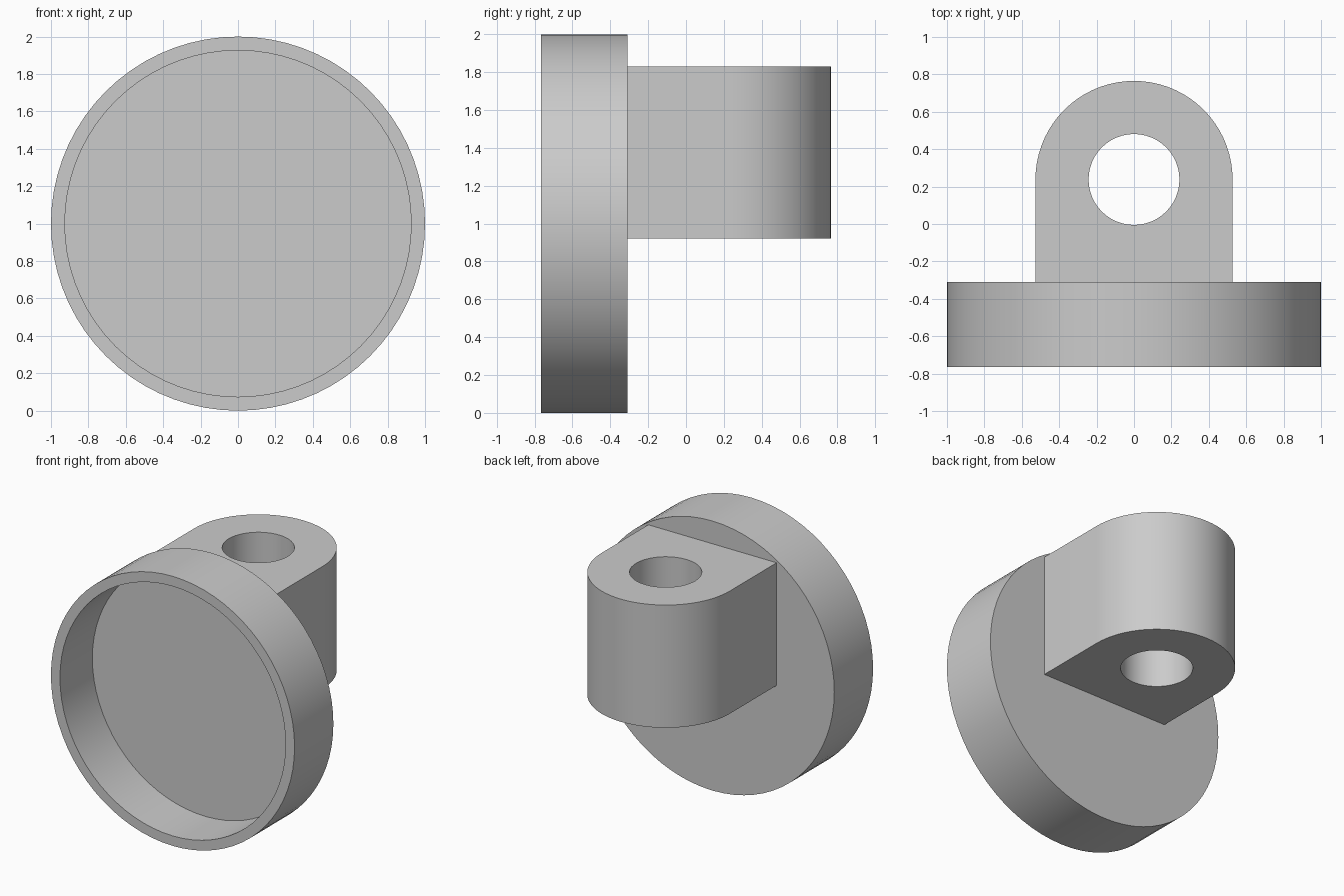
import bpy, bmesh
from math import cos, sin, pi, radians

cube = bpy.data.objects.get("Cube")
if cube:
    bpy.data.objects.remove(cube)

FRONT, BACK = -0.765, -0.31      # cup extent along y
FLOOR = -0.385                   # inner floor of the cup
EYE_Y, EYE_R, LUG_R = 0.238, 0.243, 0.527
LUG_BOTTOM, LUG_TOP = 0.921, 1.831

grey = bpy.data.materials.new("plain grey")
grey.use_nodes = True
colour = (0.6, 0.6, 0.6, 1)
grey.diffuse_color = colour
grey.node_tree.nodes["Principled BSDF"].inputs["Base Color"].default_value = colour


def finish(name, bm):
    """Turn a bmesh into a smooth object with sharp rims."""
    bmesh.ops.recalc_face_normals(bm, faces=bm.faces)
    mesh = bpy.data.meshes.new(name)
    bm.to_mesh(mesh)
    bm.free()
    mesh.materials.append(grey)
    obj = bpy.data.objects.new(name, mesh)
    bpy.context.collection.objects.link(obj)
    bpy.ops.object.select_all(action="DESELECT")
    obj.select_set(True)
    bpy.context.view_layer.objects.active = obj
    bpy.ops.object.shade_smooth_by_angle(angle=radians(30))


def loop(bm, points):
    """Closed ring of edges through the points."""
    verts = [bm.verts.new(p) for p in points]
    return [bm.edges.new((a, b)) for a, b in zip(verts, verts[1:] + verts[:1])]


# Round cup, open to the front: rings from the inner floor to the outer back
bm = bmesh.new()
SEG = 72
rings = []
for radius, y in ((0.926, FLOOR), (0.926, FRONT), (1, FRONT), (1, BACK)):
    rings.append([bm.verts.new((radius * cos(2 * pi * i / SEG), y,
                                1 + radius * sin(2 * pi * i / SEG))) for i in range(SEG)])
for a, b in zip(rings, rings[1:]):
    for i in range(SEG):
        bm.faces.new((a[i - 1], a[i], b[i], b[i - 1]))
bm.faces.new(rings[0])
bm.faces.new(rings[-1])
finish("round_cup", bm)

# Mounting lug: rounded tab with a vertical hole, extruded upwards
bm = bmesh.new()
ARC = 36
outline = [(-LUG_R, BACK, LUG_BOTTOM), (LUG_R, BACK, LUG_BOTTOM)]
outline += [(LUG_R * cos(pi * i / ARC), EYE_Y + LUG_R * sin(pi * i / ARC), LUG_BOTTOM)
            for i in range(ARC + 1)]
hole = [(EYE_R * cos(2 * pi * i / 48), EYE_Y + EYE_R * sin(2 * pi * i / 48), LUG_BOTTOM)
        for i in range(48)]
edges = loop(bm, outline) + loop(bm, hole)
bmesh.ops.triangle_fill(bm, edges=edges, use_beauty=True, normal=(0, 0, -1))
top = bmesh.ops.extrude_face_region(bm, geom=bm.faces[:], use_keep_orig=True)["geom"]
bmesh.ops.translate(bm, vec=(0, 0, LUG_TOP - LUG_BOTTOM),
                    verts=[g for g in top if isinstance(g, bmesh.types.BMVert)])
finish("mounting_lug", bm)
